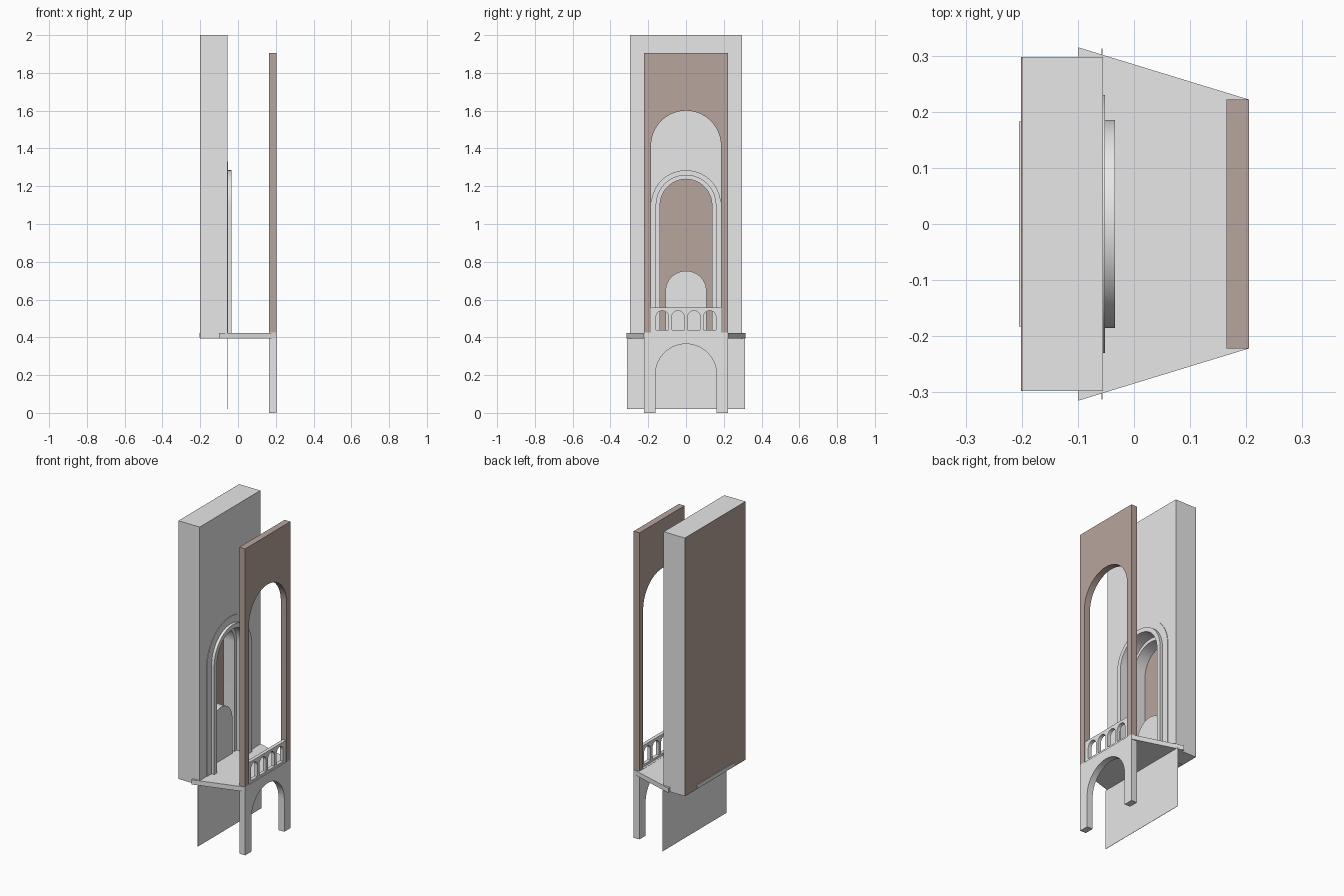
import bpy, bmesh, math

if "Cube" in bpy.data.objects:
    bpy.data.objects.remove(bpy.data.objects["Cube"])


def material(name, rgb):
    m = bpy.data.materials.new(name)
    m.diffuse_color = (*rgb, 1.0)
    m.use_nodes = True
    m.node_tree.nodes["Principled BSDF"].inputs["Base Color"].default_value = m.diffuse_color
    return m


GREY = material("pale_stone", (0.8, 0.8, 0.8))
BROWN = material("warm_brown_plaster", (0.477, 0.377, 0.337))


def finish(name, bm, mat):
    bmesh.ops.recalc_face_normals(bm, faces=bm.faces)
    me = bpy.data.meshes.new(name)
    bm.to_mesh(me)
    bm.free()
    me.materials.append(mat)
    for p in me.polygons:
        p.use_smooth = True
    me.set_sharp_from_angle(angle=math.radians(30))
    ob = bpy.data.objects.new(name, me)
    bpy.context.collection.objects.link(ob)
    return ob


def extrude_x(name, pts, x0, x1, mat):
    """Extrude a closed (y, z) outline from x0 to x1."""
    bm = bmesh.new()
    f = bm.faces.new([bm.verts.new((x0, y, z)) for y, z in pts])
    r = bmesh.ops.extrude_face_region(bm, geom=[f])
    for v in r["geom"]:
        if isinstance(v, bmesh.types.BMVert):
            v.co.x = x1
    return finish(name, bm, mat)


def arch(hw, z0, spring, cy=0.0, n=28):
    """Round-headed arch outline from right foot to left foot."""
    pts = [(cy + hw, z0)]
    for i in range(n + 1):
        a = math.pi * i / n
        pts.append((cy + hw * math.cos(a), spring + hw * math.sin(a)))
    pts.append((cy - hw, z0))
    return pts


def arched_wall(name, x0, x1, half, z0, top, hw, spring, mat, centres=(0.0,)):
    pts = [(-half, z0), (-half, top), (half, top), (half, z0)]
    for c in sorted(centres, reverse=True):
        pts += arch(hw, z0, spring, c)
    return extrude_x(name, pts, x0, x1, mat)


def arch_ring(name, x0, x1, outer, inner, z0, spring):
    return extrude_x(name, arch(outer, z0, spring) + arch(inner, z0, spring)[::-1], x0, x1, GREY)


def box(name, x0, x1, half, z0, z1, mat):
    return extrude_x(name, [(-half, z0), (half, z0), (half, z1), (-half, z1)], x0, x1, mat)


# rear tower with doorway tunnel and brown back wall
arched_wall("rear_tower", -0.198, -0.055, 0.2975, 0.395, 2.0, 0.183, 1.1, GREY)
box("rear_tower_back_wall", -0.201, -0.198, 0.2975, 0.395, 2.0, BROWN)

# stepped doorway surround
arch_ring("doorway_flat_band", -0.056, -0.052, 0.23, 0.184, 0.42, 1.1)
arch_ring("doorway_outer_ring", -0.195, -0.034, 0.185, 0.158, 0.42, 1.1)
arch_ring("doorway_inner_ring", -0.195, -0.12, 0.159, 0.137, 0.42, 1.1)
extrude_x("small_door", arch(0.109, 0.42, 0.643), -0.198, -0.115, GREY)
box("doorway_threshold", -0.205, -0.05, 0.183, 0.4, 0.422, GREY)

# tapered balcony floor
bm = bmesh.new()
plan = [(-0.1, -0.315), (0.204, -0.222), (0.204, 0.222), (-0.1, 0.315)]
low = bm.faces.new([bm.verts.new((x, y, 0.395)) for x, y in plan])
r = bmesh.ops.extrude_face_region(bm, geom=[low])
for v in r["geom"]:
    if isinstance(v, bmesh.types.BMVert):
        v.co.z = 0.424
finish("balcony_floor", bm, GREY)

# thin wall under the tower
box("lower_rear_wall", -0.058, -0.056, 0.313, 0.02, 0.396, GREY)

# front screen: stone arch below, brown arch above
arched_wall("lower_front_arch", 0.165, 0.205, 0.222, 0.0, 0.425, 0.162, 0.203, GREY)
arched_wall("upper_front_arch", 0.165, 0.205, 0.222, 0.425, 1.905, 0.185, 1.415, BROWN)

# balustrade with four small arches
bays = [-0.1255, -0.042, 0.042, 0.1255]
box("balustrade_base", 0.178, 0.2, 0.186, 0.42, 0.438, GREY)
arched_wall("balustrade", 0.178, 0.2, 0.186, 0.438, 0.558, 0.033, 0.508, GREY, bays)
